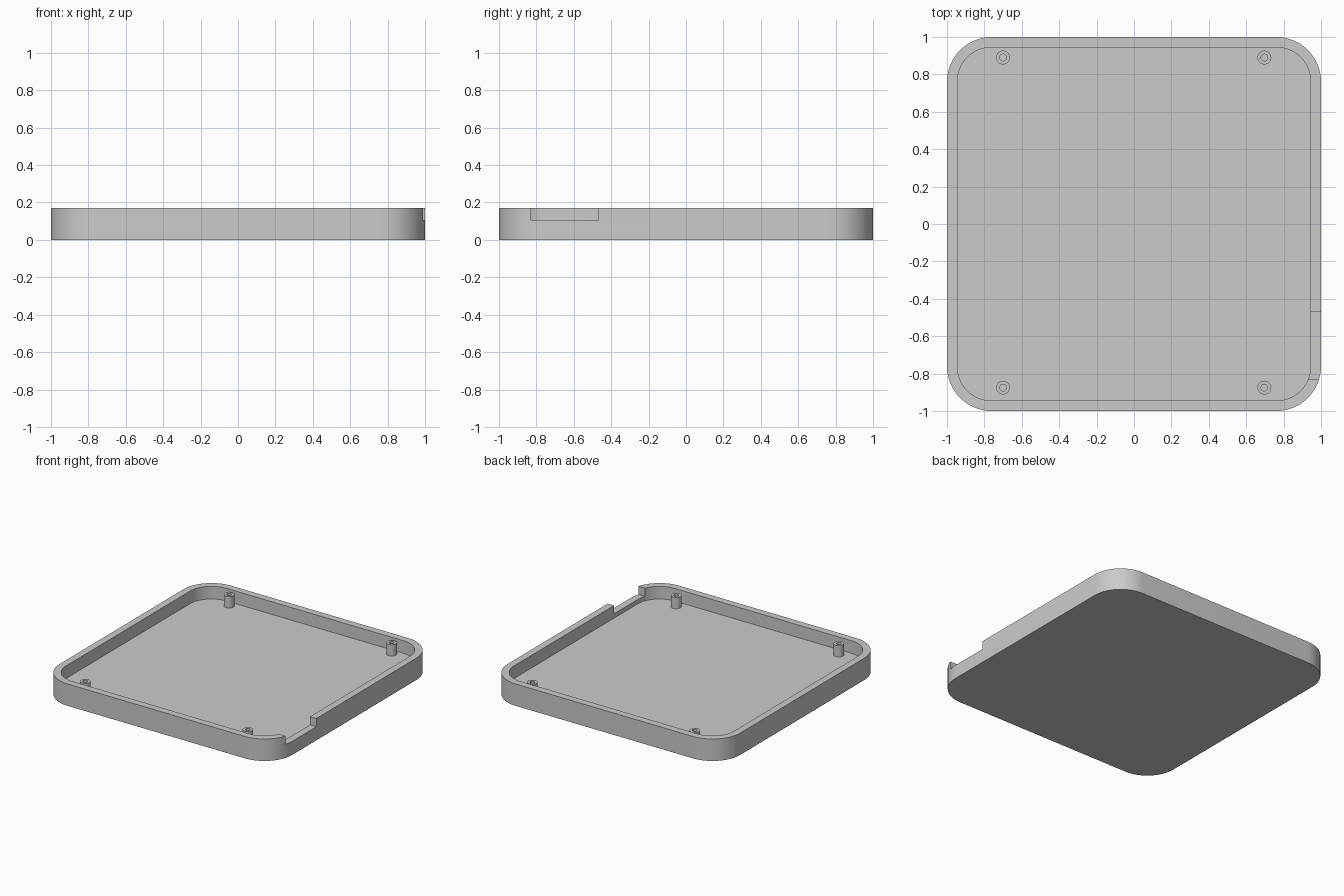
import bpy, bmesh, math

cube = bpy.data.objects.get("Cube")
if cube:
    bpy.data.objects.remove(cube, do_unlink=True)

HEIGHT, FLOOR, WALL, RADIUS = 0.17, 0.072, 0.055, 0.24
POST_TOP = 0.16

grey = bpy.data.materials.new("plain grey")
grey.use_nodes = True
grey.diffuse_color = (0.6, 0.6, 0.6, 1)
grey.node_tree.nodes["Principled BSDF"].inputs["Base Color"].default_value = (0.6, 0.6, 0.6, 1)


def rounded_square(half, radius, z, steps=16):
    """Outline of a square with rounded corners."""
    points = []
    for corner in range(4):
        middle = math.radians(45 + 90 * corner)
        cx = math.copysign(half - radius, math.cos(middle))
        cy = math.copysign(half - radius, math.sin(middle))
        for i in range(steps + 1):
            a = math.radians(90 * (corner + i / steps))
            points.append((cx + radius * math.cos(a), cy + radius * math.sin(a), z))
    return points


def circle(radius, z, x, y, sides=32):
    return [(x + radius * math.cos(math.tau * i / sides),
             y + radius * math.sin(math.tau * i / sides), z) for i in range(sides)]


def skin(name, outlines):
    """Join successive outlines with walls and cap both ends."""
    bm = bmesh.new()
    rings = [[bm.verts.new(p) for p in outline] for outline in outlines]
    for low, high in zip(rings, rings[1:]):
        for i in range(len(low)):
            j = (i + 1) % len(low)
            bm.faces.new((low[i], low[j], high[j], high[i]))
    bm.faces.new(rings[0][::-1])
    bm.faces.new(rings[-1])
    bmesh.ops.recalc_face_normals(bm, faces=bm.faces)
    mesh = bpy.data.meshes.new(name)
    bm.to_mesh(mesh)
    bm.free()
    mesh.materials.append(grey)
    obj = bpy.data.objects.new(name, mesh)
    bpy.context.collection.objects.link(obj)
    return obj


def activate(obj):
    bpy.ops.object.select_all(action='DESELECT')
    obj.select_set(True)
    bpy.context.view_layer.objects.active = obj


def smooth(obj):
    activate(obj)
    bpy.ops.object.shade_smooth_by_angle(angle=math.radians(30))


# Open tray with a rounded rim
inner, inner_radius = 1 - WALL, RADIUS - WALL
tray = skin("tray", [
    rounded_square(1, RADIUS, 0),
    rounded_square(1, RADIUS, HEIGHT),
    rounded_square(inner, inner_radius, HEIGHT),
    rounded_square(inner, inner_radius, FLOOR),
])

# Notch through the left wall
y0, y1, z0, z1 = -0.83, -0.467, 0.106, 0.3
cutter = skin("notch_cutter", [
    [(0.86, y0, z), (1.1, y0, z), (1.1, y1, z), (0.86, y1, z)] for z in (z0, z1)])
cutter.hide_render = True
notch = tray.modifiers.new("notch", 'BOOLEAN')
notch.operation = 'DIFFERENCE'
notch.solver = 'EXACT'
notch.object = cutter
activate(tray)
bpy.ops.object.modifier_apply(modifier=notch.name)
bpy.data.objects.remove(cutter, do_unlink=True)
smooth(tray)

# Hollow screw posts near the corners
for row, y in (("front", -0.875), ("back", 0.89)):
    for side, x in (("right", -0.7), ("left", 0.697)):
        post = skin(f"{row}_{side}_post", [
            circle(0.037, FLOOR - 0.01, x, y),
            circle(0.037, POST_TOP, x, y),
            circle(0.018, POST_TOP, x, y),
            circle(0.018, FLOOR + 0.005, x, y),
        ])
        smooth(post)
